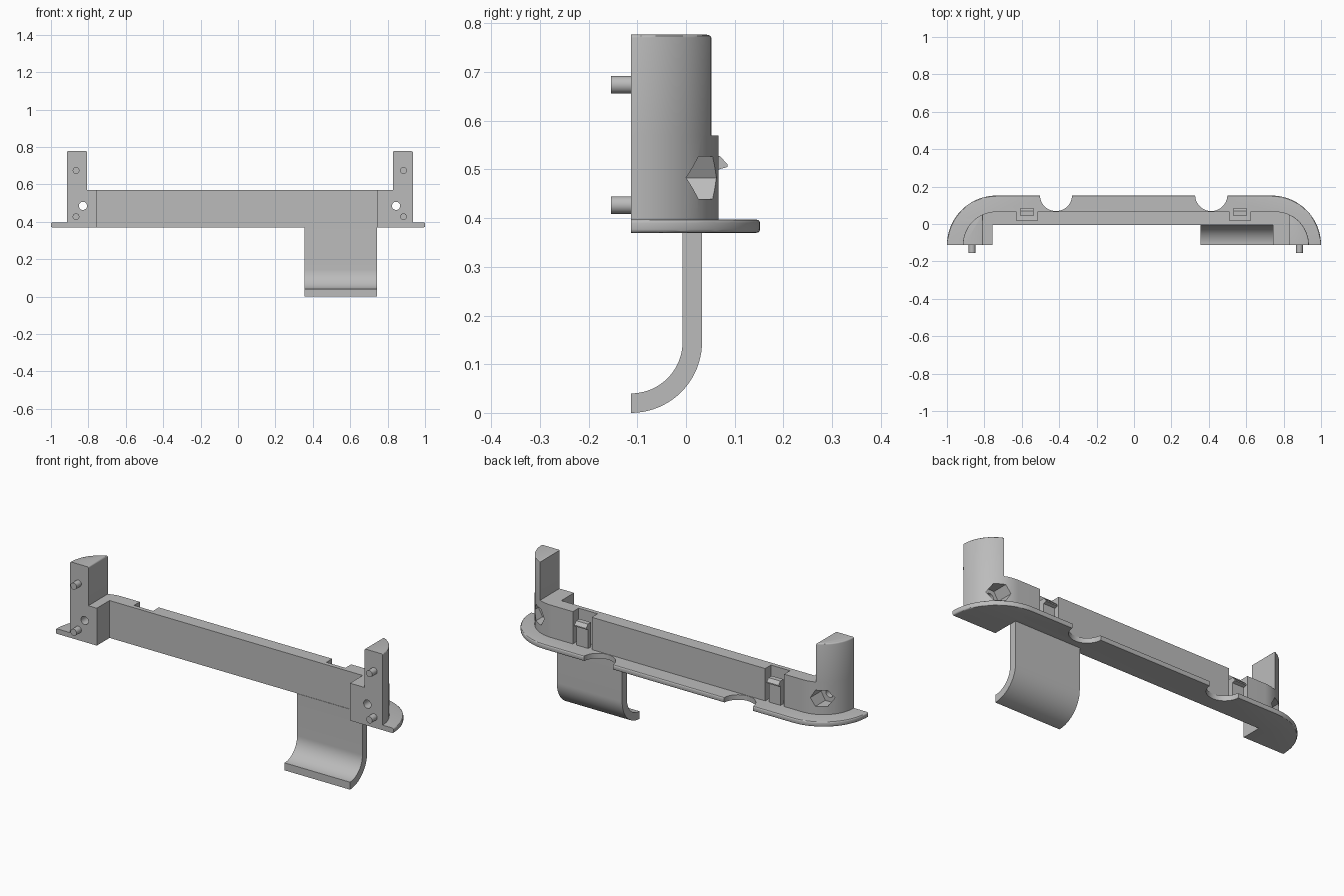
import bpy, bmesh
from math import sin, cos, acos, pi

cube = bpy.data.objects.get("Cube")
if cube:
    bpy.data.objects.remove(cube, do_unlink=True)

grey = bpy.data.materials.new("plain grey")
grey.use_nodes = True
GREY = (0.5, 0.5, 0.5, 1)
grey.diffuse_color = GREY
grey.node_tree.nodes["Principled BSDF"].inputs["Base Color"].default_value = GREY

FRONT, WALL_FRONT, WALL_BACK, BACK = -0.113, -0.005, 0.067, 0.152
BOTTOM, PLATE_TOP, WALL_TOP, POST_TOP = 0.37, 0.397, 0.57, 0.777


def arc(cx, cy, r, a0, a1, n=20):
    return [(cx + r * cos(a0 + (a1 - a0) * i / n), cy + r * sin(a0 + (a1 - a0) * i / n))
            for i in range(n + 1)]


def ring(cx, cy, r, n):
    return arc(cx, cy, r, 0, 2 * pi, n)[:-1]


def prism(name, pts, axis, lo, hi, bevel=0, rule=None):
    """Extrude a 2D outline along an axis, rounding the edges the rule picks."""
    place = {"x": lambda p, d: (d, p[0], p[1]),
             "y": lambda p, d: (p[0], d, p[1]),
             "z": lambda p, d: (p[0], p[1], d)}[axis]
    bm = bmesh.new()
    low = [bm.verts.new(place(p, lo)) for p in pts]
    high = [bm.verts.new(place(p, hi)) for p in pts]
    bm.faces.new(low)
    bm.faces.new(high)
    for i in range(len(pts)):
        j = (i + 1) % len(pts)
        bm.faces.new((low[i], low[j], high[j], high[i]))
    bmesh.ops.recalc_face_normals(bm, faces=bm.faces)
    if bevel:
        edges = [e for e in bm.edges if rule(e.verts[0].co, e.verts[1].co)]
        bmesh.ops.bevel(bm, geom=edges, offset=bevel, segments=3, profile=0.5,
                        affect="EDGES", clamp_overlap=True)
    me = bpy.data.meshes.new(name)
    bm.to_mesh(me)
    bm.free()
    me.materials.append(grey)
    ob = bpy.data.objects.new(name, me)
    bpy.context.collection.objects.link(ob)
    return ob


def activate(ob):
    bpy.ops.object.select_all(action="DESELECT")
    ob.select_set(True)
    bpy.context.view_layer.objects.active = ob


def cut(ob, cutter):
    cutter.hide_render = True
    mod = ob.modifiers.new("cut", "BOOLEAN")
    mod.operation, mod.solver, mod.object = "DIFFERENCE", "EXACT", cutter
    activate(ob)
    bpy.ops.object.modifier_apply(modifier=mod.name)
    bpy.data.objects.remove(cutter, do_unlink=True)


def box(x0, x1, z0, z1):
    return [(x0, z0), (x1, z0), (x1, z1), (x0, z1)]


def flip(pts, s):
    return [(s * x, y) for x, y in pts]


def footprint(out_right, out_left, step_right, step_left, back):
    """Long outline with a quarter-round end and a forward step on each side."""
    r = back - FRONT

    def half(out, step):
        return [(step, WALL_FRONT), (step, FRONT)] + arc(out - r, FRONT, r, 0, pi / 2)
    return half(out_right, step_right) + flip(half(out_left, step_left), -1)[::-1]


# Base plate with rounded rim
def rim(a, b):
    m = (a + b) / 2
    return abs(a.z - b.z) < 1e-4 and m.y > FRONT + 1e-3 and (m.y > 0 or abs(m.x) > 0.8)


plate = prism("base_plate", footprint(1, 1, 0.742, 0.757, BACK), "z",
              BOTTOM, PLATE_TOP, 0.007, rim)
for x in (-0.417, 0.413):
    cut(plate, prism("scallop_cutter", ring(x, 0.155, 0.086, 48), "z", 0.3, 0.5))

# Long wall with rounded ends
wall = prism("wall", footprint(0.935, 0.915, 0.742, 0.757, WALL_BACK), "z",
             PLATE_TOP, WALL_TOP)

parts = [plate, wall]


# Rounded top edge of a post, apart from its flat front
def post_top(a, b):
    return min(a.z, b.z) > POST_TOP - 1e-3 and max(a.y, b.y) > FRONT + 1e-3


# side, sign, outer x, post inner x, bolt x, pin x, clip x
SIDES = [("left", 1, 0.935, 0.828, 0.845, 0.885, 0.567),
         ("right", -1, 0.915, 0.807, 0.829, 0.866, 0.572)]
for side, s, outer, inner, bolt, pin, clip in SIDES:
    # Upright post
    r = WALL_BACK - FRONT
    cx = outer - r
    outline = [(inner, FRONT)] + arc(cx, FRONT, r, 0, acos((inner - cx) / r))
    parts.append(prism(side + "_post", flip(outline, s), "z", WALL_TOP, POST_TOP,
                       0.01, post_top))

    # Hexagonal nut pocket and bolt hole
    cut(wall, prism("nut_cutter", ring(s * bolt, 0.483, 0.05, 6), "y", -0.03, 0.2))
    cut(wall, prism("bolt_cutter", ring(s * bolt, 0.485, 0.022, 24), "y", -0.2, 0.1))

    # Locating pins
    for level, z in (("lower", 0.427), ("upper", 0.674)):
        parts.append(prism(f"{side}_{level}_pin", ring(s * pin, z, 0.018, 24), "y",
                           -0.154, FRONT))

    # Clip recess and snap clip
    c = s * clip
    cut(wall, prism("recess_cutter", box(c - 0.056, c + 0.056, PLATE_TOP - 0.02, 0.7),
                    "y", 0.018, 0.2))
    hook = [(0.043, PLATE_TOP), (0.067, PLATE_TOP), (0.067, 0.5), (0.085, 0.505),
            (0.085, 0.511), (0.069, 0.528), (0.043, 0.528)]
    parts.append(prism(side + "_snap_clip", hook, "x", c - 0.035, c + 0.035))

# Hanging tongue curling forward
curl = [(0.033, BOTTOM)] + arc(FRONT, 0.146, 0.146, 0, -pi / 2)
curl += arc(FRONT, 0.146, 0.106, -pi / 2, 0) + [(-0.007, BOTTOM)]
parts.append(prism("curved_tongue", curl, "x", 0.355, 0.742))

for ob in parts:
    activate(ob)
    bpy.ops.object.shade_smooth_by_angle(angle=pi / 6)
